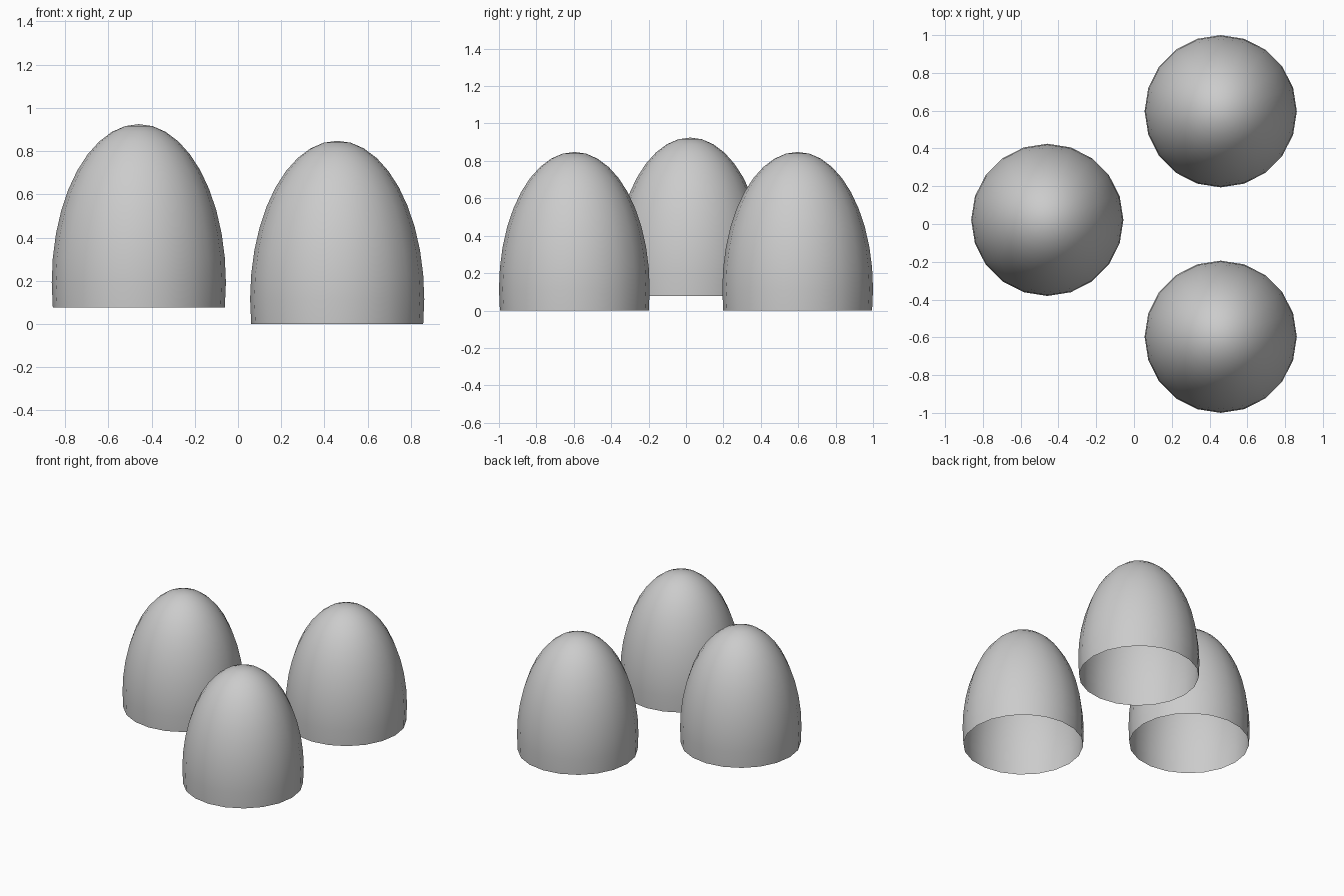
import bpy
import bmesh
import math
from mathutils import Matrix

cube = bpy.data.objects.get("Cube")
if cube:
    bpy.data.objects.remove(cube, do_unlink=True)

RADIUS = 0.403
HALF_HEIGHT = 0.733
SIDES = 20
DROP = HALF_HEIGHT * math.sin(math.pi / SIDES)  # one ring below the widest

grey = bpy.data.materials.new("plain_grey")
grey.use_nodes = True
colour = (0.6, 0.6, 0.6, 1)
grey.diffuse_color = colour
grey.node_tree.nodes["Principled BSDF"].inputs["Base Color"].default_value = colour


def dome(name, x, y, base):
    """Tall egg-shaped shell, open at the bottom."""
    bm = bmesh.new()
    bmesh.ops.create_uvsphere(bm, u_segments=SIDES, v_segments=SIDES, radius=1)
    bmesh.ops.transform(bm, verts=bm.verts,
                        matrix=Matrix.Diagonal((RADIUS, RADIUS, HALF_HEIGHT, 1)))
    low = [v for v in bm.verts if v.co.z < -DROP - 0.01]
    bmesh.ops.delete(bm, geom=low, context='VERTS')
    for face in bm.faces:
        face.smooth = True
    mesh = bpy.data.meshes.new(name)
    bm.to_mesh(mesh)
    bm.free()
    mesh.materials.append(grey)
    obj = bpy.data.objects.new(name, mesh)
    obj.location = (x, y, base + DROP)
    bpy.context.collection.objects.link(obj)


# Two domes on the ground and one raised beside them
dome("front_dome", 0.459, -0.597, 0)
dome("back_dome", 0.459, 0.597, 0)
dome("raised_dome", -0.459, 0.022, 0.077)
